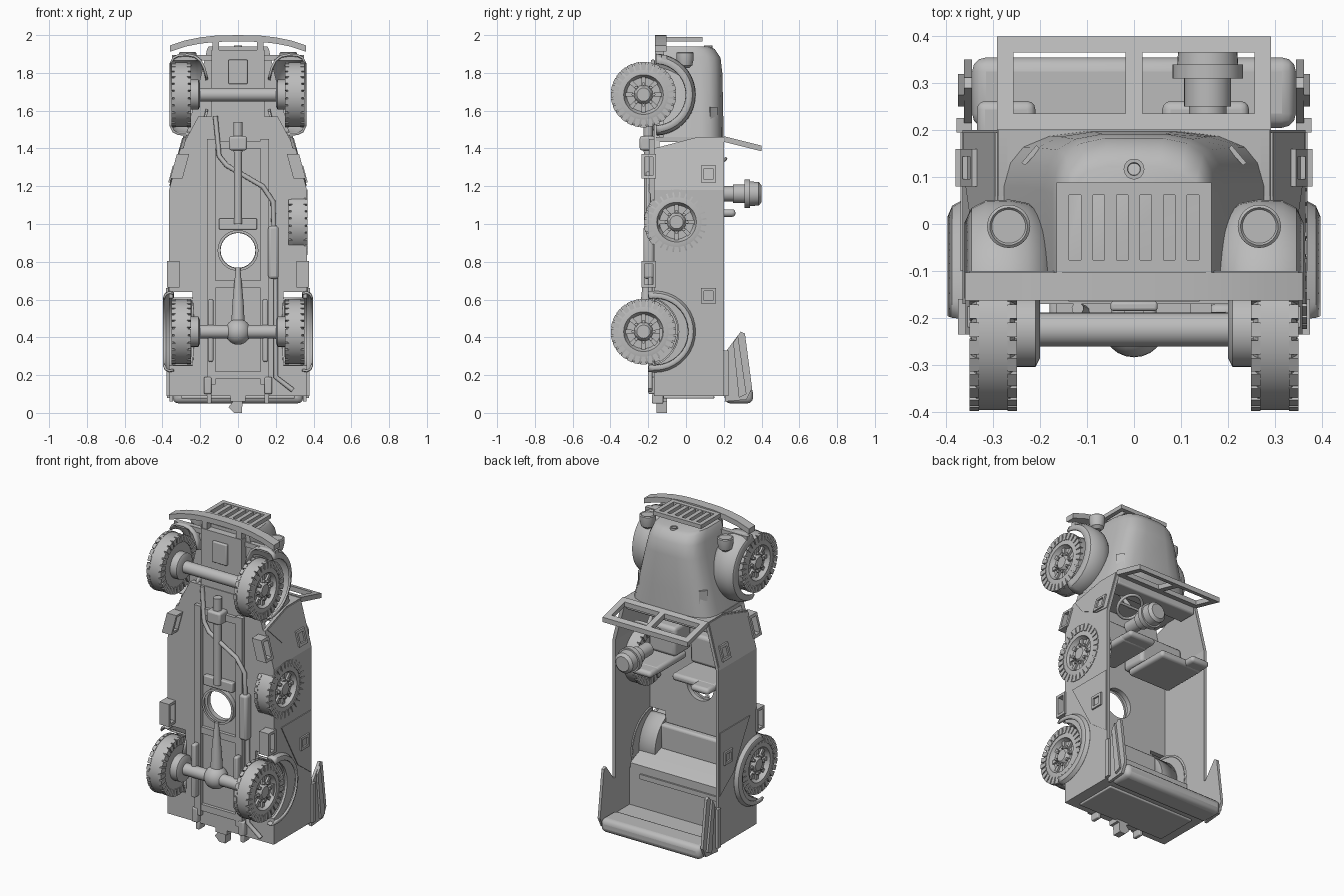
import bpy, bmesh, math
from math import sin, cos, pi, radians
from mathutils import Vector

cube = bpy.data.objects.get("Cube")
if cube:
    bpy.data.objects.remove(cube)

grey = bpy.data.materials.new("plain grey")
grey.use_nodes = True
grey.diffuse_color = (0.5, 0.5, 0.5, 1)
grey.node_tree.nodes["Principled BSDF"].inputs["Base Color"].default_value = (0.5, 0.5, 0.5, 1)
made = []


def finish(name, bm, sym=False, bevel=0):
    bmesh.ops.recalc_face_normals(bm, faces=bm.faces)
    me = bpy.data.meshes.new(name)
    bm.to_mesh(me)
    bm.free()
    me.materials.append(grey)
    ob = bpy.data.objects.new(name, me)
    bpy.context.collection.objects.link(ob)
    made.append(ob)
    if bevel:
        b = ob.modifiers.new("Bevel", 'BEVEL')
        b.width, b.segments, b.limit_method = bevel, 3, 'ANGLE'
    if sym:
        ob.modifiers.new("Mirror", 'MIRROR')
    return ob


def add_prism(bm, pts, axis, a, b):
    place = {'x': lambda p, d: (d, p[0], p[1]), 'y': lambda p, d: (p[0], d, p[1]),
             'z': lambda p, d: (p[0], p[1], d)}[axis]
    lo = [bm.verts.new(place(p, a)) for p in pts]
    hi = [bm.verts.new(place(p, b)) for p in pts]
    bm.faces.new(lo)
    bm.faces.new(hi)
    for i in range(len(pts)):
        j = (i + 1) % len(pts)
        bm.faces.new((lo[i], lo[j], hi[j], hi[i]))


def prism(name, pts, axis, a, b, sym=False, bevel=0):
    bm = bmesh.new()
    add_prism(bm, pts, axis, a, b)
    return finish(name, bm, sym, bevel)


def box(name, x, y, z, sym=False, bevel=0):
    return prism(name, [(x[0], y[0]), (x[1], y[0]), (x[1], y[1]), (x[0], y[1])], 'z', *z, sym, bevel)


def lathe(bm, profile, origin, axis, n=32):
    # profile is (distance along axis, radius)
    q = Vector(axis).to_track_quat('Z', 'Y')
    rings = [[bm.verts.new(Vector(origin) + q @ Vector((r * cos(2 * pi * i / n), r * sin(2 * pi * i / n), d)))
              for i in range(n)] for d, r in profile]
    for r0, r1 in zip(rings, rings[1:]):
        for i in range(n):
            j = (i + 1) % n
            bm.faces.new((r0[i], r0[j], r1[j], r1[i]))
    bm.faces.new(rings[0])
    bm.faces.new(rings[-1])


def spin(name, profile, origin, axis, sym=False, n=32):
    bm = bmesh.new()
    lathe(bm, profile, origin, axis, n)
    return finish(name, bm, sym)


def pipe(name, pts, r, closed=False):
    cu = bpy.data.curves.new(name, 'CURVE')
    cu.dimensions, cu.bevel_depth, cu.bevel_resolution, cu.use_fill_caps = '3D', r, 3, True
    s = cu.splines.new('POLY')
    s.points.add(len(pts) - 1)
    for p, c in zip(s.points, pts):
        p.co = (*c, 1)
    s.use_cyclic_u = closed
    cu.materials.append(grey)
    bpy.context.collection.objects.link(bpy.data.objects.new(name, cu))


def frame(name, axis, a, b, u, v, t, sym=False):
    # rectangular ring of four bars
    bm = bmesh.new()
    for u0, u1, v0, v1 in ((u[0], u[1], v[0], v[0] + t), (u[0], u[1], v[1] - t, v[1]),
                           (u[0], u[0] + t, v[0] + t, v[1] - t), (u[1] - t, u[1], v[0] + t, v[1] - t)):
        add_prism(bm, [(u0, v0), (u1, v0), (u1, v1), (u0, v1)], axis, a, b)
    return finish(name, bm, sym)


def taper(ob):
    # lean a side part inwards towards the nose
    for v in ob.data.vertices:
        v.co.x -= (v.co.z - 1.18) * .27


def arc(cy, cz, r, half, n=16):
    angles = [radians(half - 2 * half * k / n) for k in range(n + 1)]
    return [(cy + r * cos(t), cz + r * sin(t)) for t in angles]


def arch(name, section, cy, cz, half):
    # wheel arch: section of (x, radius) swept over an arc
    bm = bmesh.new()
    cols = [[bm.verts.new((x, *p)) for p in arc(cy, cz, r, half, 20)] for x, r in section]
    for a, b in zip(cols, cols[1:]):
        for i in range(20):
            bm.faces.new((a[i], a[i + 1], b[i + 1], b[i]))
    ob = finish(name, bm)
    s = ob.modifiers.new("Solidify", 'SOLIDIFY')
    s.thickness, s.offset = 0.012, 0
    ob.modifiers.new("Mirror", 'MIRROR')


# Wheels: outer face towards +x, with shoulder blocks, spokes and wheel nuts
bm = bmesh.new()
lathe(bm, [(-.046, .1), (-.046, .155), (-.036, .171), (.036, .171), (.046, .155), (.048, .105),
           (.035, .1), (.02, .09), (.02, .05), (.035, .045), (.045, .035)], (0, 0, 0), (1, 0, 0), 48)
for k in range(28):
    t = 2 * pi * k / 28
    pts = [(r * cos(t + d), r * sin(t + d)) for r, d in ((.132, -.08), (.174, -.088), (.174, .088), (.132, .08))]
    for x0, x1 in ((-.051, -.03), (.03, .051)):
        add_prism(bm, pts, 'x', x0, x1)
for k in range(8):
    t = 2 * pi * k / 8
    pts = [(r * cos(t + d), r * sin(t + d)) for r, d in ((.03, -.3), (.095, -.12), (.095, .12), (.03, .3))]
    add_prism(bm, pts, 'x', 0, .032)
    lathe(bm, [(.02, .009), (.043, .009)], (0, .055 * cos(t), .055 * sin(t)), (1, 0, 0), 6)
wheel = finish("front_wheel_left", bm)
wheel.location = (.3, -.225, 1.685)
for name, loc in (("front_wheel_right", (-.3, -.225, 1.685)), ("rear_wheel_left", (.3, -.225, .43)),
                  ("rear_wheel_right", (-.3, -.225, .43)), ("spare_wheel", (.318, -.05, 1.01))):
    w = bpy.data.objects.new(name, wheel.data)
    w.location = loc
    w.rotation_euler.z = pi if loc[0] < 0 else 0
    bpy.context.collection.objects.link(w)

# Fenders, rear wheel wells and headlights
arch("front_fenders", [(.165, .09), (.178, .14), (.198, .18), (.228, .204), (.265, .211), (.315, .209),
                       (.342, .195), (.356, .165)], -.165, 1.685, 88)
arch("rear_fenders", [(.34, .205), (.365, .21), (.383, .2), (.392, .178)], -.165, .43, 100)
arch("rear_wheel_wells", [(.24, .08), (.24, .187), (.35, .187)], -.225, .43, 70)
spin("headlights", [(-.05, .02), (-.035, .038), (0, .046), (.03, .046), (.035, .04), (.03, .036)],
     (.267, -.005, 1.875), (0, 0, 1), True)

# Tub: sides with rear wheel cutouts, spare recess on one side, tapered front sides
back = arc(-.225, .43, .187, 73)
recess = arc(-.05, 1.01, .16, 138)
for name, cutout, x0, x1 in (("tub_side_left", recess, .345, .365), ("tub_side_right", [], -.365, -.345)):
    prism(name, [(.2, .1), (.2, 1.18), (-.17, 1.18)] + cutout + back + [(-.17, .1)], 'x', x0, x1)
taper(prism("tapered_sides", [(.2, 1.18), (.2, 1.46), (.06, 1.46), (-.17, 1.4), (-.17, 1.18)], 'x', .345, .365, True))
taper(prism("cowl_plates", [(.195, 1.2), (.195, 1.455), (.06, 1.455), (-.15, 1.4), (-.05, 1.29), (.1, 1.21)],
            'x', .363, .37, True))
prism("side_plates", [(.195, .4), (.195, .79), (-.1, .79), (.06, .5)], 'x', .365, .37, True)
frame("rear_side_pockets", 'x', .36, .38, (.08, .16), (.58, .66), .016, True)
taper(frame("front_side_pockets", 'x', .36, .38, (.08, .16), (1.22, 1.31), .016, True))

# Floor with a round opening
half = [(.24, .1), (.24, .64), (.35, .64), (.35, 1.18), (.28, 1.44), (.21, 1.57)]
floor = prism("floor", half + [(-x, z) for x, z in reversed(half)], 'y', -.17, -.14)
cutter = spin("floor_cutter", [(-.2, .092), (.2, .092)], (0, -.15, .86), (0, 1, 0))
made.remove(cutter)
cut = floor.modifiers.new("Opening", 'BOOLEAN')
cut.operation, cut.object = 'DIFFERENCE', cutter
bpy.context.view_layer.objects.active = floor
bpy.ops.object.modifier_apply(modifier=cut.name)
bpy.data.objects.remove(cutter)
box("rear_wall", (-.365, .365), (-.17, .2), (.09, .11))
box("tailgate_plate", (-.3, .3), (-.12, .15), (.075, .09), bevel=.006)
box("rear_corner_floors", (.2, .365), (-.17, -.15), (.1, .25), True)
box("firewall", (-.28, .28), (-.16, .2), (1.435, 1.46))
box("dashboard", (-.28, .28), (.08, .195), (1.39, 1.44), bevel=.01)

# Rear deck, low bench with leaning back, and front seats
box("rear_deck", (-.345, .345), (-.14, .06), (.1, .34))
box("rear_cushion", (-.24, .24), (-.14, -.09), (.42, .58), bevel=.015)
prism("rear_backrest", [(-.14, .34), (-.14, .45), (.02, .39), (.06, .37), (.06, .34)], 'x', -.34, .34)
box("deck_rail", (-.27, .27), (.06, .07), (.29, .32))
for side, x in (("left", (.06, .245)), ("right", (-.335, -.04))):
    box("seat_cushion_" + side, x, (-.14, .02), (1.08, 1.26), bevel=.02)
    box("seat_back_" + side, x, (-.1, .2), (1.035, 1.08), bevel=.018)
box("head_pad_left", (.06, .245), (.15, .262), (1.038, 1.078), bevel=.018)
box("head_pad_right", (-.335, -.21), (.15, .262), (1.038, 1.078), bevel=.018)

# Steering wheel, column and the capped post by the left seat
pipe("steering_wheel", [(.157 + .075 * cos(t), .15 + .06 * sin(t), 1.3 + .045 * sin(t))
                        for t in [2 * pi * k / 24 for k in range(24)]], .009, True)
pipe("steering_column", [(.157, .15, 1.3), (.157, .05, 1.44)], .012)
pipe("steering_spoke", [(.085, .15, 1.3), (.229, .15, 1.3)], .008)
spin("capped_post", [(0, .04), (.1, .04), (.1, .05), (.16, .05), (.16, .075), (.19, .075),
                     (.19, .065), (.235, .062), (.25, .045)], (.157, .15, 1.16), (0, 1, 0))

# Bonnet and engine bay lofted from cowl to nose
bm = bmesh.new()
rings = []
for z, w, top in ((1.46, .277, .2), (1.6, .242, .199), (1.8, .193, .194), (1.88, .174, .185), (1.925, .164, .155), (1.94, .156, .125)):
    side = [(w, -.12), (w, top - .12), (w * .95, top - .07), (w * .85, top - .036), (w * .65, top - .013), (w * .35, top - .002)]
    rings.append([bm.verts.new((x, y, z)) for x, y in side + [(-x, y) for x, y in reversed(side)]])
for a, b in zip(rings, rings[1:]):
    for i in range(len(a)):
        j = (i + 1) % len(a)
        bm.faces.new((a[i], a[j], b[j], b[i]))
bm.faces.new(rings[0])
bm.faces.new(rings[-1])
finish("bonnet", bm)
spin("bonnet_cap", [(0, .022), (.05, .022), (.05, .014), (.04, .012)], (0, .117, 1.895), (0, 0, 1))
prism("bonnet_vents", [(.2, .16), (.232, .125), (.24, .13), (.208, .168)], 'z', 1.53, 1.62, True)

# Windscreen frame leaning back over the cabin
screen = [frame("windscreen_frame", 'z', 1.43, 1.46, (-.292, .292), (.2, .4), .035),
          box("windscreen_post", (-.018, .018), (.23, .37), (1.43, 1.46))]
for o in screen:
    for v in o.data.vertices:
        v.co.z -= (v.co.y - .2) * .25 - .005

# Folded roof at the rear
prism("roof_arms", [(.215, .33), (.29, .43), (.312, .42), (.35, .13), (.32, .07), (.205, .06)], 'x', .345, .362, True)
prism("roof_arm_rails", [(.25, .37), (.275, .41), (.32, .1), (.28, .08)], 'x', .362, .375, True)
box("roof_base_rails", (.345, .378), (.195, .226), (.09, .33), True)
box("folded_canvas", (-.345, .345), (.205, .355), (.05, .135), bevel=.03)

# Front bumper, brush guard and nose frame
outer = [(0, 2), (.12, 1.997), (.2, 1.988), (.28, 1.972), (.36, 1.945)]
inner = [(x, z - .033) for x, z in reversed(outer)]
prism("front_bumper", outer + inner, 'y', -.163, -.103, True)
box("bumper_brackets", (.1, .135), (-.16, -.11), (1.85, 1.97), True)
frame("brush_guard", 'z', 1.965, 1.99, (-.165, .165), (-.103, .088), .026)
for k in range(5):
    x = -.1 + .05 * k
    box("guard_bar_%d" % k, (x - .013, x + .013), (-.1, .07), (1.967, 1.988))
box("nose_frame", (-.14, .14), (-.165, -.1), (1.45, 1.92))
box("nose_panel", (-.05, .05), (-.185, -.165), (1.74, 1.87), bevel=.006)
box("front_cross_bar", (-.35, .35), (-.13, -.1), (1.865, 1.895))

# Axles, shafts and running gear
for name, z in (("front", 1.685), ("rear", .43)):
    spin(name + "_axle", [(-.26, .036), (.26, .036)], (0, -.225, z), (1, 0, 0))
    spin(name + "_drums", [(.2, .06), (.21, .08), (.26, .08)], (0, -.225, z), (1, 0, 0), True)
spin("rear_differential", [(.068 * cos(t), .068 * sin(t) + .001) for t in [pi * k / 12 for k in range(13)]],
     (0, -.215, .43), (1, 0, 0))
spin("rear_shaft", [(0, .035), (.1, .03), (.29, .012)], (0, -.21, .48), (0, 0, 1))
spin("front_shaft", [(0, .022), (.38, .022), (.38, .025), (.54, .025)], (0, -.2, 1.0), (0, 0, 1))
box("shaft_joint", (-.048, .048), (-.245, -.165), (1.39, 1.465), bevel=.012)
box("gearbox", (-.1, .1), (-.2, -.165), (.97, 1.03), bevel=.006)
box("frame_rails", (.12, .165), (-.195, -.165), (.15, 1.45), True)
box("leaf_springs", (.13, .16), (-.235, -.19), (.27, .6), True, .01)
for z in (.2, .68, 1.42):
    box("cross_member", (-.14, .14), (-.19, -.165), (z - .02, z + .02))
bm = bmesh.new()
lathe(bm, [(0, .094), (0, .108), (.05, .108), (.05, .094)], (0, -.2, .86), (0, 1, 0))
bmesh.ops.delete(bm, geom=[f for f in bm.faces if len(f.verts) > 4], context='FACES_ONLY')
finish("opening_collar", bm)

# Exhaust
pipe("exhaust_front", [(-.12, -.18, 1.57), (-.1, -.19, 1.36), (-.06, -.2, 1.31), (.13, -.2, 1.2), (.185, -.2, 1.12), (.19, -.2, .98)], .013)
box("silencer", (.16, .215), (-.225, -.17), (.71, .99), bevel=.015)
pipe("exhaust_tail", [(.2, -.19, .73), (.2, -.19, .19), (.29, -.19, .12)], .013)

# Side steps, rear hooks and hitch
frame("rear_step_loops", 'x', .31, .375, (-.235, -.16), (.665, .805), .016, True)
taper(frame("front_step_loops", 'x', .31, .375, (-.235, -.16), (1.24, 1.37), .016, True))
box("rear_bumperettes", (.14, .18), (-.2, -.13), (.1, .19), True, .008)
box("rear_hooks", (.14, .165), (-.18, -.12), (.05, .1), True, .006)
box("hitch_mount", (-.04, .04), (-.165, -.1), (.06, .12))
prism("hitch", [(-.05, .03), (-.02, .0), (.02, .0), (.025, .07), (-.02, .07)], 'y', -.155, -.1)

# Smooth rounded surfaces, keeping edges sharp
bpy.ops.object.select_all(action='DESELECT')
for o in made:
    o.select_set(True)
bpy.context.view_layer.objects.active = made[0]
bpy.ops.object.shade_smooth_by_angle(angle=radians(32))
